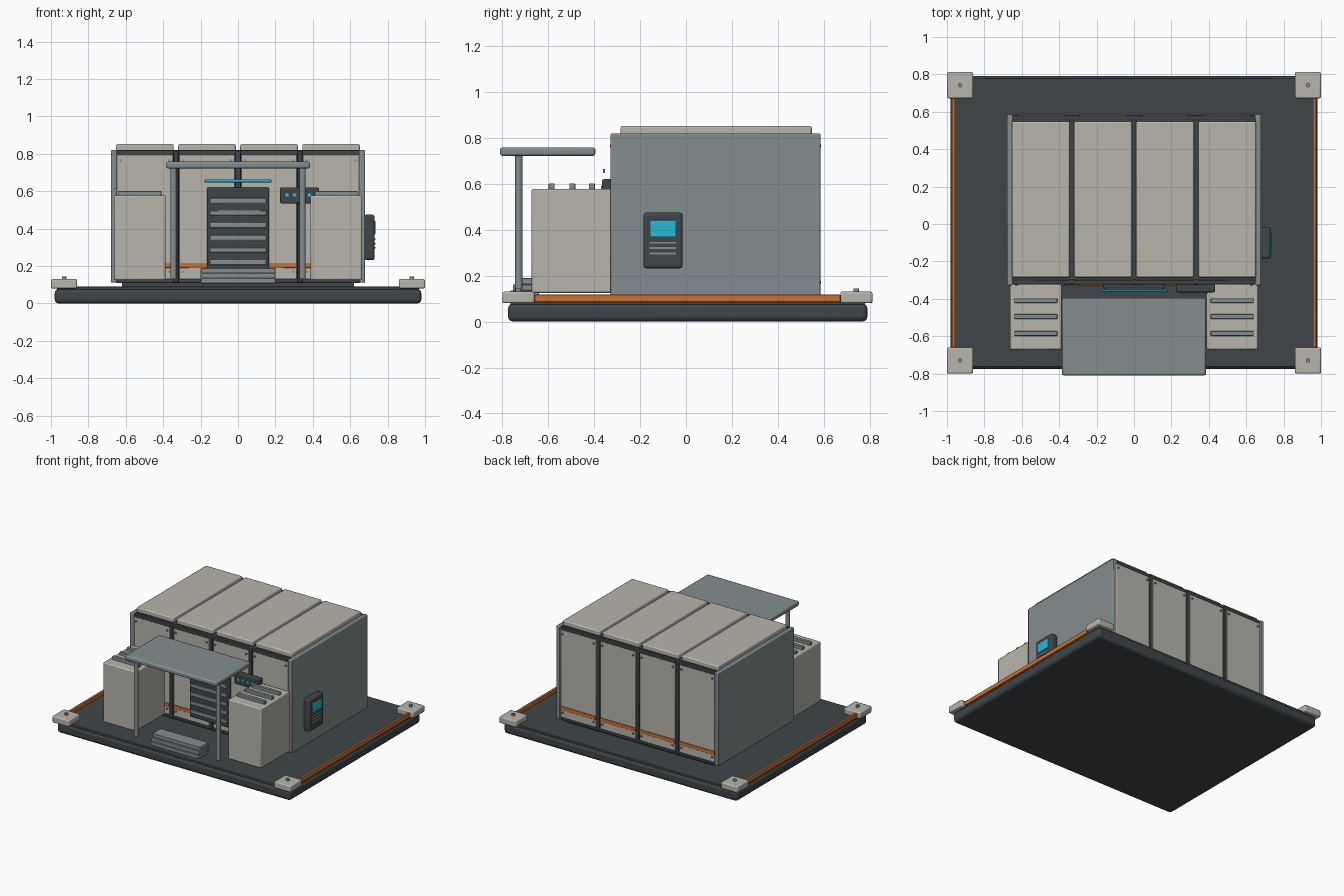
import bpy, math

def mat(name, r, g, b):
    m = bpy.data.materials.new(name)
    m.diffuse_color = (r, g, b, 1)
    return m

DARK = mat("charcoal", 0.05, 0.06, 0.065)
STEEL = mat("steel", 0.23, 0.27, 0.28)
BEIGE = mat("beige", 0.48, 0.46, 0.41)
ORANGE = mat("orange", 0.60, 0.16, 0.03)
CYAN = mat("cyan", 0.02, 0.48, 0.68)

def box(name, x, y, z, m, bevel=0.004, seg=2):
    """Bevelled box from (min, max) ranges on each axis."""
    bpy.ops.mesh.primitive_cube_add(size=1)
    o = bpy.context.object
    o.name = name
    o.location = [(a + b) / 2 for a, b in (x, y, z)]
    o.scale = [b - a for a, b in (x, y, z)]
    bpy.ops.object.transform_apply(location=False, rotation=False, scale=True)
    o.data.materials.append(m)
    if bevel:
        b = o.modifiers.new("bevel", 'BEVEL')
        b.width = bevel
        b.segments = seg
        bpy.ops.object.shade_smooth_by_angle(angle=math.radians(35))
    return o

def cyl(name, loc, r, depth, m, axis='Z', verts=12):
    rot = (math.pi / 2, 0, 0) if axis == 'Y' else (0, 0, 0)
    bpy.ops.mesh.primitive_cylinder_add(vertices=verts, radius=r, depth=depth, location=loc, rotation=rot)
    o = bpy.context.object
    o.name = name
    o.data.materials.append(m)
    bpy.ops.object.shade_smooth_by_angle(angle=math.radians(35))
    return o

def span(c, w):
    return (c - w / 2, c + w / 2)

# Base slab and deck
box("base_slab", (-0.98, 0.98), (-0.775, 0.79), (0, 0.078), DARK, 0.022, 3)
box("deck", (-0.968, 0.968), (-0.765, 0.78), (0.07, 0.09), DARK, 0.004)

# Corner pads with bolts, and side rails
for s in (-1, 1):
    for y in (-0.73, 0.742):
        box("corner_pad", span(s * 0.93, 0.14), span(y, 0.14), (0.08, 0.13), BEIGE, 0.008)
        cyl("corner_bolt", (s * 0.93, y, 0.136), 0.012, 0.018, STEEL)
    box("side_rail", span(s * 0.965, 0.018), (-0.66, 0.672), (0.085, 0.118), ORANGE, 0.003)

# Building core and side walls
box("plinth", (-0.62, 0.62), (-0.29, 0.55), (0.085, 0.115), DARK, 0)
box("building_core", (-0.65, 0.65), (-0.305, 0.562), (0.11, 0.815), DARK, 0)
for s in (-1, 1):
    box("side_wall", span(s * 0.664, 0.032), (-0.328, 0.585), (0.112, 0.82), STEEL, 0.006)

# Front and back: headers, sills, posts
for y, tag in ((-0.312, "front"), (0.567, "back")):
    box(tag + "_header", (-0.648, 0.648), span(y, 0.024), (0.795, 0.82), DARK)
    box(tag + "_sill", (-0.648, 0.648), span(y, 0.024), (0.11, 0.132), DARK)
    for x in (-0.332, 0, 0.332):
        box(tag + "_post", span(x, 0.026), span(y, 0.03), (0.112, 0.818), DARK)

# Four bays: roof panels, wall panels, orange bands, screws
for x in (-0.498, -0.166, 0.166, 0.498):
    box("roof_panel", span(x, 0.308), (-0.285, 0.548), (0.812, 0.852), BEIGE, 0.008)
    for y, s, tag in ((-0.31, -1, "front"), (0.567, 1, "back")):
        box(tag + "_panel", span(x, 0.3), span(y, 0.024), (0.13, 0.797), BEIGE)
        box(tag + "_band", span(x, 0.294), span(y + s * 0.012, 0.014), (0.19, 0.217), ORANGE, 0.002)
        for dx in (-0.13, 0.13):
            for z in (0.17, 0.765):
                cyl("panel_screw", (x + dx, y + s * 0.014, z), 0.007, 0.012, STEEL, 'Y', 8)

# Front cabinets with top slats
for s in (-1, 1):
    box("cabinet", span(s * 0.525, 0.276), (-0.672, -0.322), (0.125, 0.578), BEIGE, 0.008)
    for y in (-0.585, -0.495, -0.41):
        box("cabinet_slat", span(s * 0.525, 0.23), span(y, 0.026), (0.572, 0.602), STEEL, 0.004)

# Canopy on two posts
box("canopy", (-0.385, 0.385), (-0.81, -0.395), (0.722, 0.758), STEEL, 0.01)
for s in (-1, 1):
    cyl("canopy_post", (s * 0.345, -0.728, 0.43), 0.017, 0.6, STEEL, verts=16)

# Louvred door, light bar and status panel
box("door", (-0.165, 0.165), (-0.345, -0.315), (0.175, 0.62), DARK, 0.006)
for i in range(6):
    box("door_louvre", (-0.152, 0.152), (-0.353, -0.34), span(0.22 + i * 0.066, 0.027), STEEL, 0.003)
box("light_bar", (-0.178, 0.178), (-0.362, -0.352), (0.648, 0.664), CYAN, 0.003)
box("status_panel", (0.225, 0.432), (-0.365, -0.32), (0.535, 0.62), DARK, 0.006)
for x in (0.262, 0.302, 0.342, 0.382):
    cyl("status_light", (x, -0.366, 0.58), 0.01, 0.01, CYAN, 'Y')

# Entrance steps
for i in range(3):
    box("entry_step", (-0.2, 0.2), (-0.765 + i * 0.012, -0.64), (0.108 + i * 0.027, 0.135 + i * 0.027), STEEL, 0.003)

# Control box on the right wall
box("control_box", (0.675, 0.73), (-0.185, -0.015), (0.232, 0.475), DARK, 0.012, 3)
box("control_screen", (0.722, 0.735), (-0.155, -0.045), (0.37, 0.442), CYAN, 0.002)
for z in (0.297, 0.32, 0.343):
    box("control_vent", (0.724, 0.735), (-0.16, -0.043), span(z, 0.008), STEEL, 0)
